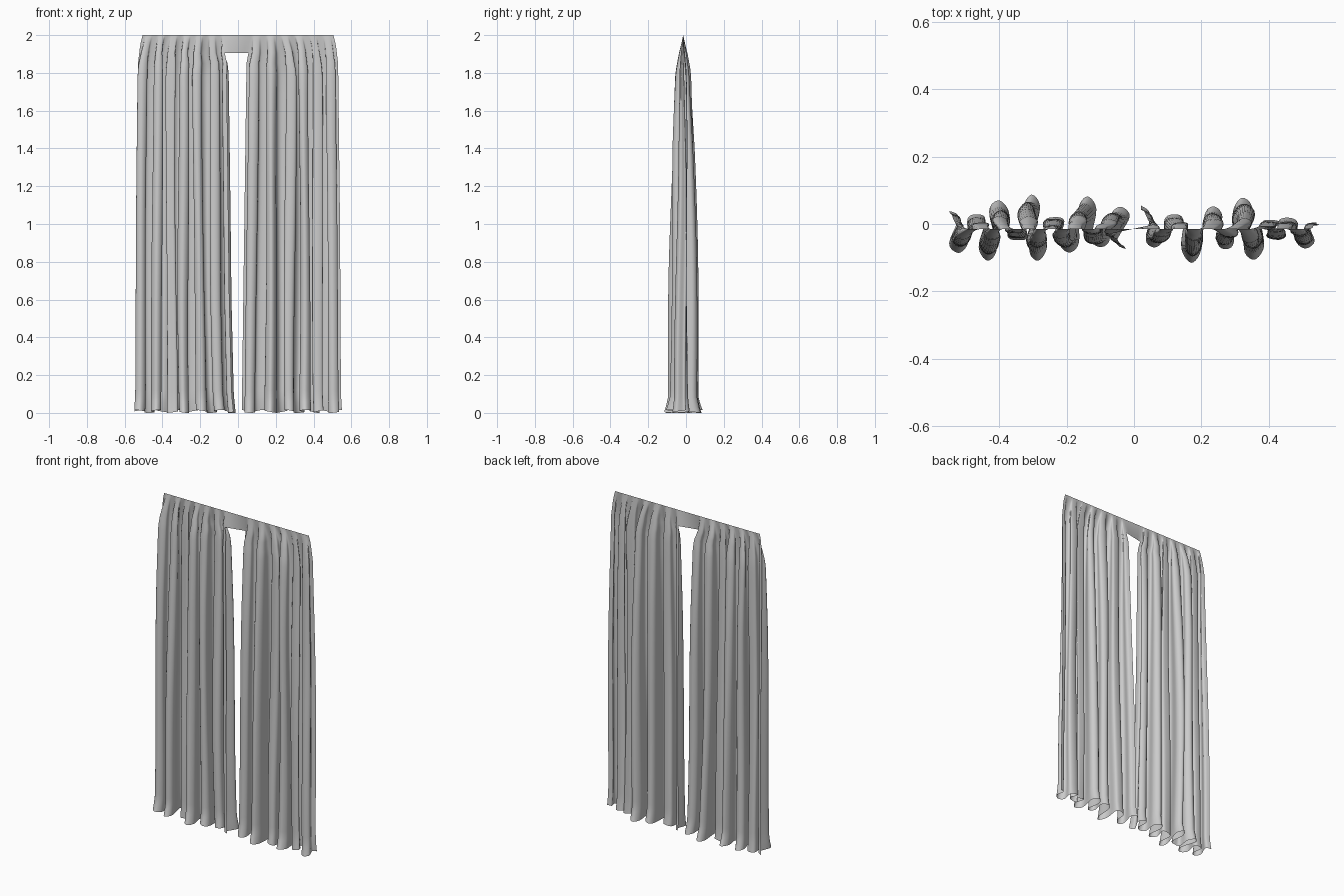
import bpy, bmesh, math
from mathutils import Vector

cube = bpy.data.objects.get("Cube")
if cube:
    bpy.data.objects.remove(cube, do_unlink=True)

# Fabric colour
fabric = bpy.data.materials.new("grey fabric")
fabric.use_nodes = True
colour = (0.6, 0.6, 0.6, 1)
fabric.diffuse_color = colour
fabric.node_tree.nodes["Principled BSDF"].inputs["Base Color"].default_value = colour

# Fold crests along the hem of each panel: x, depth
LEFT = [(-.535, .05), (-.51, -.07), (-.46, .035), (-.425, -.09), (-.395, .08),
        (-.35, -.025), (-.31, .10), (-.285, -.085), (-.24, .03), (-.205, -.07),
        (-.155, .085), (-.115, -.05), (-.06, .065), (-.045, -.05)]
RIGHT = [(.035, .065), (.075, -.055), (.13, .035), (.175, -.095), (.235, .065),
         (.275, -.05), (.325, .09), (.35, -.085), (.395, .02), (.42, -.035),
         (.45, .03), (.495, -.05), (.535, .02)]

# Height profiles: fold depth, outer edge and inner edges
DEPTH = [(0, 1.08), (.03, .98), (.08, .86), (.8, .74), (1.4, .6), (1.8, .42), (1.9, .24), (1.96, .09), (2, 0)]
OUTER = [(0, .55), (.1, .545), (1, .54), (1.85, .53), (1.95, .518), (2, .505)]
INNER_L = [(0, -.012), (.1, -.022), (.6, -.035), (1.85, -.05), (1.905, -.065), (2, -.07)]
INNER_R = [(0, .02), (.6, .028), (1.85, .045), (1.905, .055), (2, .06)]
STEPS = 5


def profile(table, z):
    for (z0, v0), (z1, v1) in zip(table, table[1:]):
        if z <= z1:
            return v0 + (v1 - v0) * (z - z0) / (z1 - z0)
    return table[-1][1]


def spline(points):
    """Catmull-Rom curve through the points."""
    p = [points[0]] + points + [points[-1]]
    out = []
    for a, b, c, d in zip(p, p[1:], p[2:], p[3:]):
        for i in range(STEPS):
            t = i / STEPS
            out.append(.5 * (2 * b + (c - a) * t + (2 * a - 5 * b + 4 * c - d) * t * t
                             + (3 * b - a - 3 * c + d) * t ** 3))
    return out + [points[-1]]


def fold_path(crests):
    """Rounded pleats, slightly wider at the crest than at the neck."""
    points = []
    for x, y in crests:
        points += [Vector((x - .026, y * .6)), Vector((x, y)), Vector((x + .026, y * .6))]
    path = spline(points[1:-1])
    lo, hi = min(p.x for p in path), max(p.x for p in path)
    return [((p.x - lo) / (hi - lo), p.y) for p in path]


def panel_row(path, z, x0, x1, phase):
    depth = profile(DEPTH, z)
    gather = min(1, depth / .42)
    row = []
    for i, (s, y) in enumerate(path):
        u = i / (len(path) - 1)
        sway = .006 * math.sin(2.3 * z + 19 * u + phase) * gather * math.sin(math.pi * u)
        x = x0 + (x1 - x0) * (u + (s - u) * gather) + sway
        lift = .008 * (1 + math.sin(31 * u + phase)) * max(0, 1 - z / .1)
        row.append(Vector((x, -.015 + y * depth + .006 * gather * math.sin(3 * z + 11 * u), z + lift)))
    return row


# Curtain: two pleated panels joined by a short heading strip
heights = [0, .015, .03, .055, .08, .12] + [.12 + 1.66 * i / 18 for i in range(1, 19)]
heights += [1.82, 1.85, 1.88, 1.905, 1.93, 1.96, 1.98, 1.992, 2]
left_path, right_path = fold_path(LEFT), fold_path(RIGHT)
bm = bmesh.new()
rows = []
for z in heights:
    outer = profile(OUTER, z)
    left = panel_row(left_path, z, -outer, profile(INNER_L, z), 0)
    right = panel_row(right_path, z, profile(INNER_R, z), outer, 2)
    bridge = [left[-1].lerp(right[0], i / 6) for i in range(1, 6)]
    rows.append([bm.verts.new(v) for v in left + bridge + right])

gap = range(len(left_path) - 1, len(left_path) + 5)
for z, low, high in zip(heights, rows, rows[1:]):
    for i in range(len(low) - 1):
        if i not in gap or z >= 1.9:
            bm.faces.new((low[i], low[i + 1], high[i + 1], high[i]))
loose = [v for v in bm.verts if not v.link_faces]
bmesh.ops.delete(bm, geom=loose, context='VERTS')

mesh = bpy.data.meshes.new("curtain")
bm.to_mesh(mesh)
bm.free()
mesh.materials.append(fabric)
curtain = bpy.data.objects.new("curtain", mesh)
bpy.context.scene.collection.objects.link(curtain)
for face in mesh.polygons:
    face.use_smooth = True
